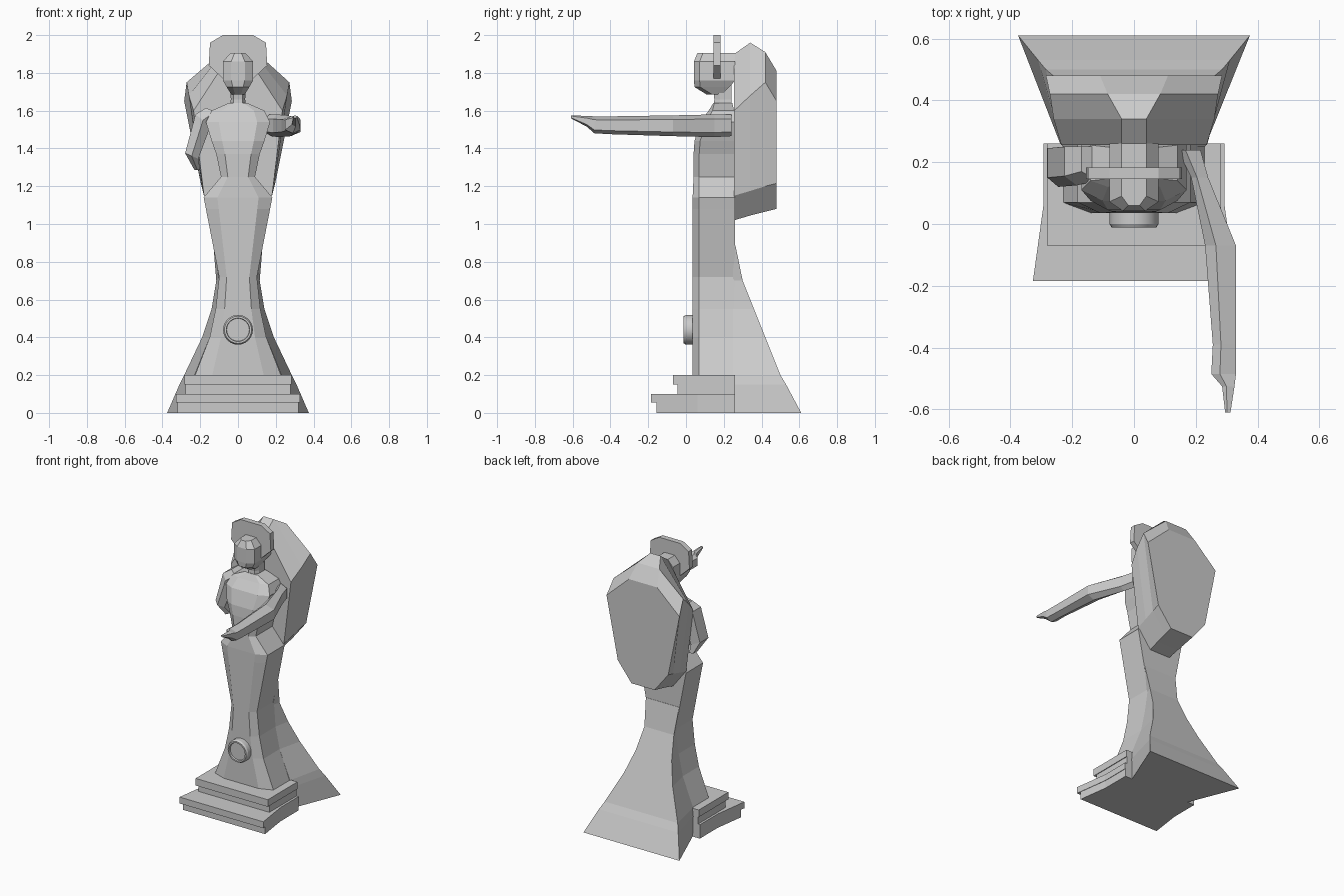
import bpy, bmesh, math
from mathutils import Vector


def loft(name, rings):
    """Skin equal-length point rings and cap both ends."""
    bm = bmesh.new()
    rows = [[bm.verts.new(p) for p in r] for r in rings]
    n = len(rows[0])
    for a, b in zip(rows, rows[1:]):
        for i in range(n):
            j = (i + 1) % n
            bm.faces.new((a[i], a[j], b[j], b[i]))
    bm.faces.new(rows[0])
    bm.faces.new(rows[-1])
    bmesh.ops.recalc_face_normals(bm, faces=bm.faces)
    me = bpy.data.meshes.new(name)
    bm.to_mesh(me)
    bm.free()
    ob = bpy.data.objects.new(name, me)
    bpy.context.collection.objects.link(ob)
    return ob


def mirror(half):
    """Close a right-hand outline with its left-hand reflection."""
    return half + [(-p[0],) + tuple(p[1:]) for p in reversed(half)]


def level(z, half):
    return [(x, y, z) for x, y in mirror(half)]


# stepped plinth with overhanging lips
def slab(name, z0, z1, hw, front, flare=0.0):
    half = [(hw + flare, front), (hw, 0.06), (hw, 0.26)]
    loft(name, [level(z0, half), level(z1, half)])


slab("plinth_lower", 0, 0.055, 0.29, -0.155, 0.03)
slab("plinth_lower_lip", 0.055, 0.1, 0.293, -0.185, 0.034)
slab("plinth_upper", 0.1, 0.15, 0.277, -0.045)
slab("plinth_upper_lip", 0.15, 0.2, 0.282, -0.07)

# gown and torso: z, half width, front, shoulder of front bevel, back
body = [(0.18, 0.235, 0.035, 0.07, 0.26), (0.4, 0.15, 0.035, 0.07, 0.26),
        (0.55, 0.118, 0.035, 0.07, 0.26), (0.72, 0.10, 0.035, 0.07, 0.26),
        (1.08, 0.17, 0.035, 0.07, 0.26), (1.14, 0.182, 0.035, 0.07, 0.26),
        (1.25, 0.09, 0.04, 0.07, 0.26), (1.37, 0.115, 0.04, 0.07, 0.26),
        (1.44, 0.14, 0.045, 0.075, 0.26), (1.54, 0.17, 0.075, 0.11, 0.26),
        (1.6, 0.14, 0.12, 0.14, 0.255), (1.64, 0.05, 0.145, 0.15, 0.245)]
loft("gown_and_torso", [level(z, [(w * 0.6, f), (w, s), (w, b)])
                        for z, w, f, s, b in body])

# flared train behind the gown: z, front half width, back half width, back y
train = [(0, 0.23, 0.375, 0.61), (0.15, 0.235, 0.31, 0.53), (0.2, 0.23, 0.285, 0.5),
         (0.4, 0.15, 0.19, 0.42), (0.55, 0.118, 0.14, 0.36),
         (0.7, 0.10, 0.115, 0.3), (0.885, 0.125, 0.13, 0.262)]
loft("train", [level(z, [(w, 0.25), (wb, yb)]) for z, w, wb, yb in train])

# faceted wing mass on the back: y, then (x, z) outline points from top to bottom
wings = [(0.255, [(0.04, 1.90), (0.235, 1.6), (0.18, 1.15), (0.08, 1.02)]),
         (0.34, [(0.04, 1.96), (0.26, 1.68), (0.187, 1.175), (0.085, 1.045)]),
         (0.42, [(0.085, 1.91), (0.272, 1.75), (0.193, 1.2), (0.088, 1.065)]),
         (0.48, [(0.11, 1.81), (0.285, 1.65), (0.197, 1.215), (0.09, 1.08)])]
loft("folded_wings", [[(x, y, z) for x, z in mirror(h)] for y, h in wings])

# neck and head
loft("neck", [level(z, [(w * 0.6, f), (w, f + 0.03), (w, b)])
              for z, w, f, b in [(1.6, 0.045, 0.145, 0.245), (1.66, 0.038, 0.15, 0.24),
                                 (1.74, 0.042, 0.14, 0.24)]])
head = [(1.685, 0.035, 0.11, 0.19), (1.725, 0.06, 0.045, 0.23), (1.76, 0.08, 0.042, 0.26),
        (1.86, 0.08, 0.042, 0.26), (1.905, 0.04, 0.06, 0.26)]
loft("head", [level(z, [(w * 0.45, f), (w, f + 0.03), (w, b)]) for z, w, f, b in head])

# upright faceted headdress plate
plate = mirror([(0.08, 2.0), (0.148, 1.96), (0.155, 1.84), (0.08, 1.77)])
loft("headdress", [[(x, y, z) for x, z in plate] for y in (0.145, 0.183)])

# outstretched arm: y, x left, x right, z bottom, z top
arm = [(0.24, 0.14, 0.215, 1.465, 1.58), (0.15, 0.185, 0.24, 1.46, 1.58),
       (-0.07, 0.23, 0.33, 1.465, 1.575), (-0.39, 0.255, 0.33, 1.475, 1.57),
       (-0.485, 0.25, 0.33, 1.48, 1.57), (-0.525, 0.285, 0.325, 1.515, 1.572),
       (-0.61, 0.295, 0.312, 1.56, 1.575)]
loft("outstretched_arm", [[(a, y, z0 + (z1 - z0) * 0.2), (a, y, z1 - (z1 - z0) * 0.2),
                           (a + (b - a) * 0.35, y, z1), (b, y, z1 - (z1 - z0) * 0.2),
                           (b, y, z0 + (z1 - z0) * 0.2), (a + (b - a) * 0.5, y, z0)]
                          for y, a, b, z0, z1 in arm])

# lowered arm: centre x, z, half width, front, back, tilt of the section
low = [(-0.12, 1.595, 0.05, 0.14, 0.25, 0.02), (-0.185, 1.55, 0.04, 0.125, 0.25, 0.03),
       (-0.245, 1.36, 0.035, 0.12, 0.245, 0.015), (-0.215, 1.285, 0.015, 0.17, 0.25, 0.0)]
loft("lowered_arm", [[(x - w, f + 0.03, z + t), (x, f, z), (x + w, f + 0.03, z - t),
                      (x + w, b, z - t), (x - w, b, z + t)] for x, z, w, f, b, t in low])

# round medallion with a recessed face: y, radius
disc = [(0.06, 0.079), (0.0, 0.079), (-0.012, 0.072), (-0.012, 0.062), (0.0, 0.06)]
medal = loft("medallion", [[(r * math.cos(i * math.tau / 24), y, 0.44 + r * math.sin(i * math.tau / 24))
                            for i in range(24)] for y, r in disc])
bpy.context.view_layer.objects.active = medal
medal.select_set(True)
bpy.ops.object.shade_smooth_by_angle(angle=math.radians(30))
